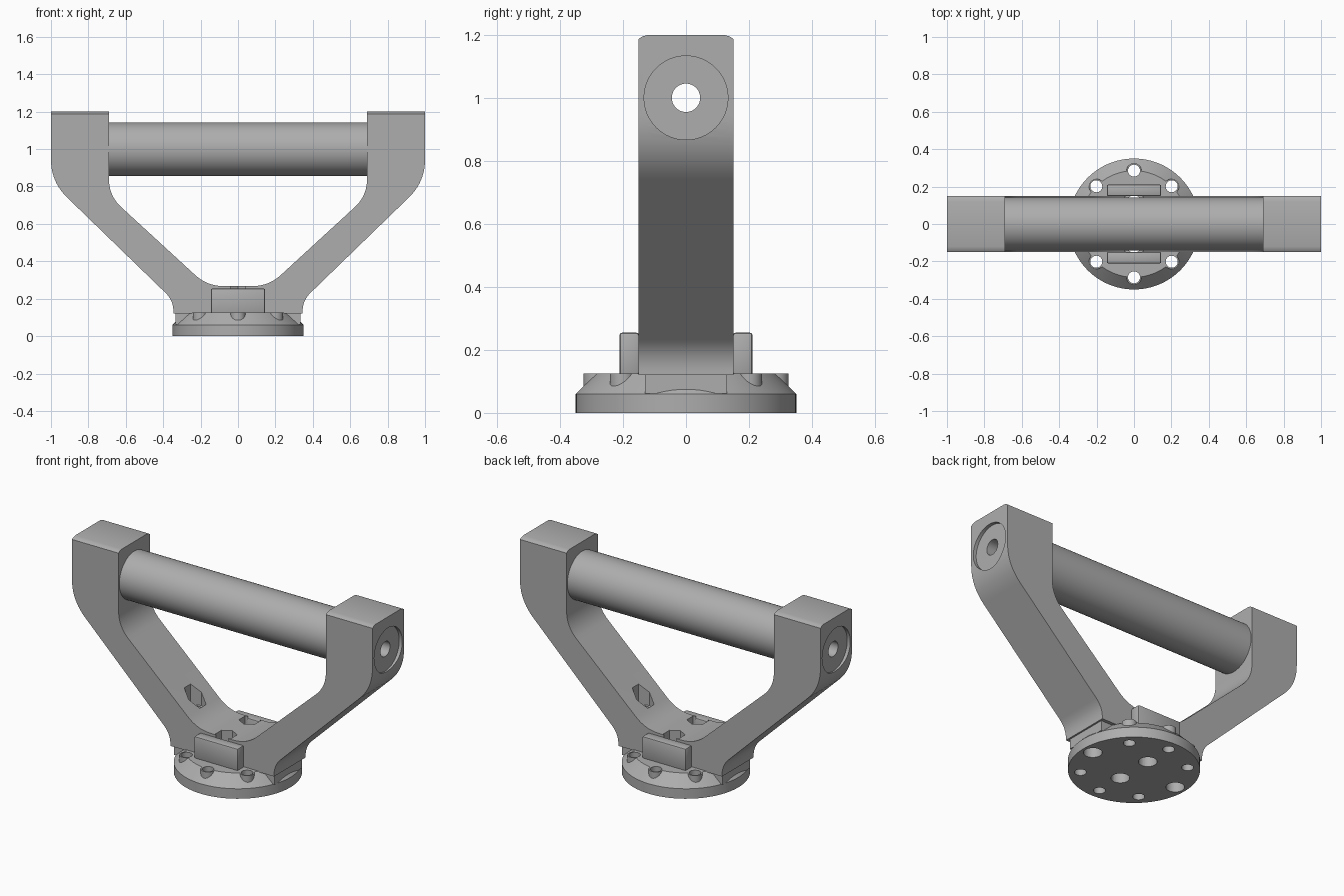
import bpy, bmesh, math
from mathutils import Matrix, Vector

cube = bpy.data.objects.get("Cube")
if cube:
    bpy.data.objects.remove(cube)

grey = bpy.data.materials.new("plain grey")
grey.use_nodes = True
GREY = (0.42, 0.42, 0.42, 1)
grey.diffuse_color = GREY
grey.node_tree.nodes["Principled BSDF"].inputs["Base Color"].default_value = GREY


def finish(name, bm):
    bmesh.ops.recalc_face_normals(bm, faces=bm.faces)
    mesh = bpy.data.meshes.new(name)
    bm.to_mesh(mesh)
    bm.free()
    mesh.materials.append(grey)
    ob = bpy.data.objects.new(name, mesh)
    bpy.context.scene.collection.objects.link(ob)
    return ob


def cylinder(name, centre, r, depth, axis="Z", sides=48):
    bm = bmesh.new()
    turn = Matrix.Rotation(math.pi / 2, 4, "Y") if axis == "X" else Matrix.Identity(4)
    bmesh.ops.create_cone(bm, cap_ends=True, segments=sides, radius1=r, radius2=r,
                          depth=depth, matrix=Matrix.Translation(centre) @ turn)
    return finish(name, bm)


def box(name, centre, size, bevel=0):
    bm = bmesh.new()
    bmesh.ops.create_cube(bm, size=1, matrix=Matrix.Translation(centre) @ Matrix.Diagonal((*size, 1)))
    if bevel:
        bmesh.ops.bevel(bm, geom=bm.edges[:], offset=bevel, segments=2, profile=0.5, affect="EDGES")
    return finish(name, bm)


def prism(name, points, depth):
    """Extrude a closed outline symmetrically along the given vector."""
    bm = bmesh.new()
    face = bm.faces.new([bm.verts.new(Vector(p) - depth / 2) for p in points])
    new = bmesh.ops.extrude_face_region(bm, geom=[face])["geom"]
    bmesh.ops.translate(bm, vec=depth, verts=[v for v in new if isinstance(v, bmesh.types.BMVert)])
    return finish(name, bm)


def lathe(name, profile, steps=96):
    bm = bmesh.new()
    vs = [bm.verts.new((r, 0, z)) for r, z in profile]
    es = [bm.edges.new(pair) for pair in zip(vs, vs[1:])]
    bmesh.ops.spin(bm, geom=vs + es, axis=(0, 0, 1), cent=(0, 0, 0),
                   angle=2 * math.pi, steps=steps)
    bmesh.ops.remove_doubles(bm, verts=bm.verts, dist=0.0001)
    return finish(name, bm)


def combine(ob, tools, operation="DIFFERENCE"):
    for tool in tools:
        mod = ob.modifiers.new("cut", "BOOLEAN")
        mod.operation, mod.solver, mod.object = operation, "EXACT", tool
    bpy.context.view_layer.update()
    result = bpy.data.meshes.new_from_object(ob.evaluated_get(bpy.context.evaluated_depsgraph_get()))
    ob.modifiers.clear()
    ob.data = result
    for tool in tools:
        bpy.data.objects.remove(tool)


def rounded(corners, steps=10):
    """Round each (x, z, reach) corner with a smooth curve."""
    out = []
    for i, (x, z, reach) in enumerate(corners):
        p = Vector((x, z))
        if not reach:
            out.append(p)
            continue
        a, b = (p + (Vector(corners[j][:2]) - p).normalized() * reach
                for j in (i - 1, (i + 1) % len(corners)))
        for k in range(steps + 1):
            t = k / steps
            out.append(a * (1 - t) ** 2 + p * 2 * t * (1 - t) + b * t ** 2)
    return out


# Yoke: one outline mirrored about the centre, then trimmed to a crowned side profile
half = [(0.345, 0.12, 0), (0.345, 0.19, 0.06), (1, 0.825, 0.12), (1, 1.3, 0),
        (0.69, 1.3, 0), (0.69, 0.75, 0.09), (0.164, 0.267, 0.09)]
corners = half + [(-x, z, r) for x, z, r in reversed(half)]
yoke = prism("yoke", [(p.x, 0, p.y) for p in rounded(corners)], Vector((0, 0.5, 0)))
crown = [(0.15, -0.1), (0.15, 1.187), (0.138, 1.195), (0.12, 1.2)]
crown += [(-y, z) for y, z in reversed(crown)]
combine(yoke, [prism("trim", [(0, y, z) for y, z in crown], Vector((2.4, 0, 0)))], "INTERSECT")

# Bore, end recesses and bolt pockets in the yoke
bolts = [(0.285, 0, 0.3), (-0.285, 0, 0.3), (0, 0.113, 0.2), (0, -0.113, 0.2)]
cuts = [cylinder("bore", (0, 0, 1), 0.045, 2.4, "X")]
cuts += [cylinder("recess", (s * 1.08, 0, 1), 0.133, 0.2, "X", 64) for s in (-1, 1)]
for x, y, floor in bolts:
    cuts.append(cylinder("bolt", (x, y, 0.2), 0.04, 0.4, sides=32))
    cuts.append(cylinder("pocket", (x, y, floor + 0.15), 0.06, 0.3, sides=6))
combine(yoke, cuts)

# Grip tube between the arms
tube = cylinder("grip_tube", (0, 0, 1), 0.143, 1.4, "X", 96)
combine(tube, [cylinder("bore", (0, 0, 1), 0.045, 2.4, "X")])

# Round base with a sloped shoulder, screw bosses and yoke feet
base = lathe("base_flange", [(0, 0), (0.35, 0), (0.35, 0.06), (0.285, 0.125), (0, 0.125)])
screws = [(0.285 * math.cos(a), 0.285 * math.sin(a))
          for a in (math.radians(d) for d in (45, 90, 135, 225, 270, 315))]
extras = [cylinder("boss", (x, y, 0.0825), 0.04, 0.085, sides=32) for x, y in screws]
extras.append(box("feet", (0, 0, 0.0925), (0.67, 0.26, 0.063)))
combine(base, extras, "UNION")
holes = [cylinder("screw", (x, y, 0.1), 0.032, 0.4, sides=32) for x, y in screws]
holes += [cylinder("bolt", (x, y, 0.1), 0.05, 0.4, sides=32) for x, y, _ in bolts]
combine(base, holes)

# Side plates standing on the base
plates = [box(name, (0, s * 0.18, 0.187), (0.29, 0.062, 0.135), 0.008)
          for name, s in (("front_plate", -1), ("back_plate", 1))]

# Smooth the curved surfaces and keep the edges sharp
bpy.ops.object.select_all(action="DESELECT")
for ob in [yoke, tube, base] + plates:
    ob.select_set(True)
    bpy.context.view_layer.objects.active = ob
bpy.ops.object.shade_smooth_by_angle(angle=math.radians(25))
